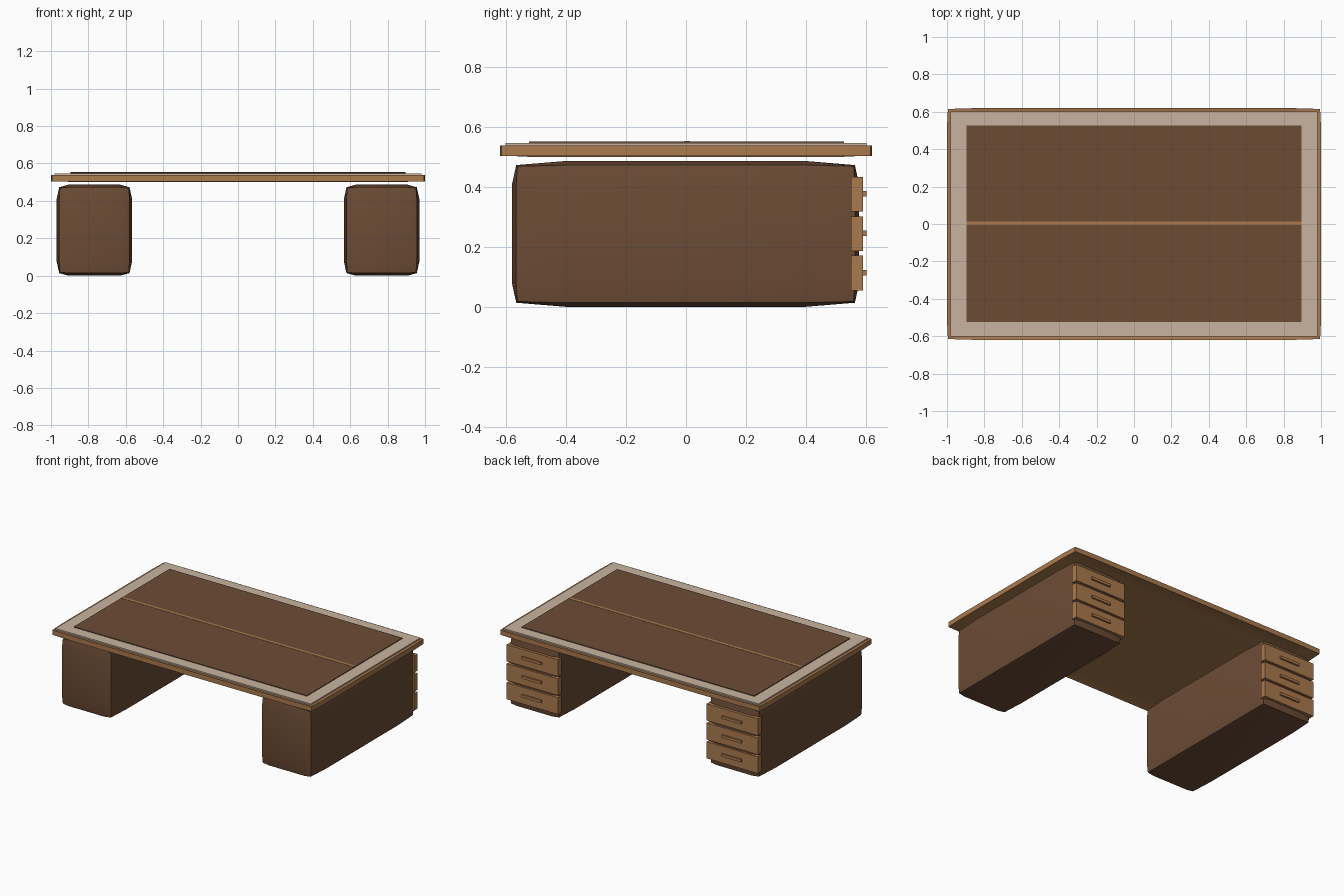
import bpy
import bmesh
import math
from mathutils import Vector

if "Cube" in bpy.data.objects:
    bpy.data.objects.remove(bpy.data.objects["Cube"], do_unlink=True)


def material(name, rgb):
    m = bpy.data.materials.new(name)
    m.use_nodes = True
    m.diffuse_color = (*rgb, 1)
    bsdf = m.node_tree.nodes["Principled BSDF"]
    bsdf.inputs["Base Color"].default_value = (*rgb, 1)
    bsdf.inputs["Roughness"].default_value = 0.6
    return m


DARK = material("dark brown wood", (0.150, 0.071, 0.036))
TAN = material("tan wood", (0.402, 0.195, 0.076))
PALE = material("pale beige", (0.578, 0.456, 0.352))


def box(name, lo, hi, mat, inset=0.0, flat=0.68):
    """Box from corner lo to corner hi; an inset pulls in its edges so the faces swell softly."""
    lo, hi = Vector(lo), Vector(hi)
    half, mid = (hi - lo) / 2, (hi + lo) / 2
    bm = bmesh.new()
    bmesh.ops.create_cube(bm, size=2)
    if inset:
        for axis in range(3):
            for side in (-flat, flat):
                p = Vector((0, 0, 0))
                n = Vector((0, 0, 0))
                p[axis], n[axis] = side, 1
                bmesh.ops.bisect_plane(bm, geom=bm.verts[:] + bm.edges[:] + bm.faces[:],
                                       plane_co=p, plane_no=n)
    for v in bm.verts:
        outer = [a for a in range(3) if abs(v.co[a]) > 0.99]
        pull = inset * (0, 0, 1, 1.3)[len(outer)]
        for a in range(3):
            size = half[a] - (pull if a in outer else 0)
            v.co[a] = v.co[a] * size + mid[a]
    mesh = bpy.data.meshes.new(name)
    bm.to_mesh(mesh)
    bm.free()
    mesh.materials.append(mat)
    obj = bpy.data.objects.new(name, mesh)
    bpy.context.collection.objects.link(obj)
    if inset:
        bpy.ops.object.select_all(action='DESELECT')
        obj.select_set(True)
        bpy.context.view_layer.objects.active = obj
        bpy.ops.object.shade_smooth_by_angle(angle=math.radians(30))
    return obj


# Desktop slab with its pale border, inlaid panel and centre strip
box("desktop", (-1, -0.62, 0.50), (1, 0.62, 0.541), TAN, inset=0.005, flat=0.83)
box("desktop_border", (-0.98, -0.602, 0.538), (0.98, 0.602, 0.547), PALE)
box("desktop_panel", (-0.895, -0.523, 0.540), (0.895, 0.527, 0.552), DARK)
box("centre_strip", (-0.895, -0.006, 0.550), (0.895, 0.014, 0.5535), TAN)

# Two pedestals, each with three drawers at the back
for side, cx in (("left", 0.768), ("right", -0.768)):
    box(f"{side}_pedestal", (cx - 0.202, -0.58, 0), (cx + 0.202, 0.577, 0.487),
        DARK, inset=0.014)
    for i, z in enumerate((0.113, 0.244, 0.376), 1):
        box(f"{side}_drawer_{i}", (cx - 0.197, 0.55, z - 0.058),
            (cx + 0.197, 0.59, z + 0.058), TAN)
        box(f"{side}_handle_{i}", (cx - 0.075, 0.588, z - 0.008),
            (cx + 0.075, 0.602, z + 0.010), TAN)
